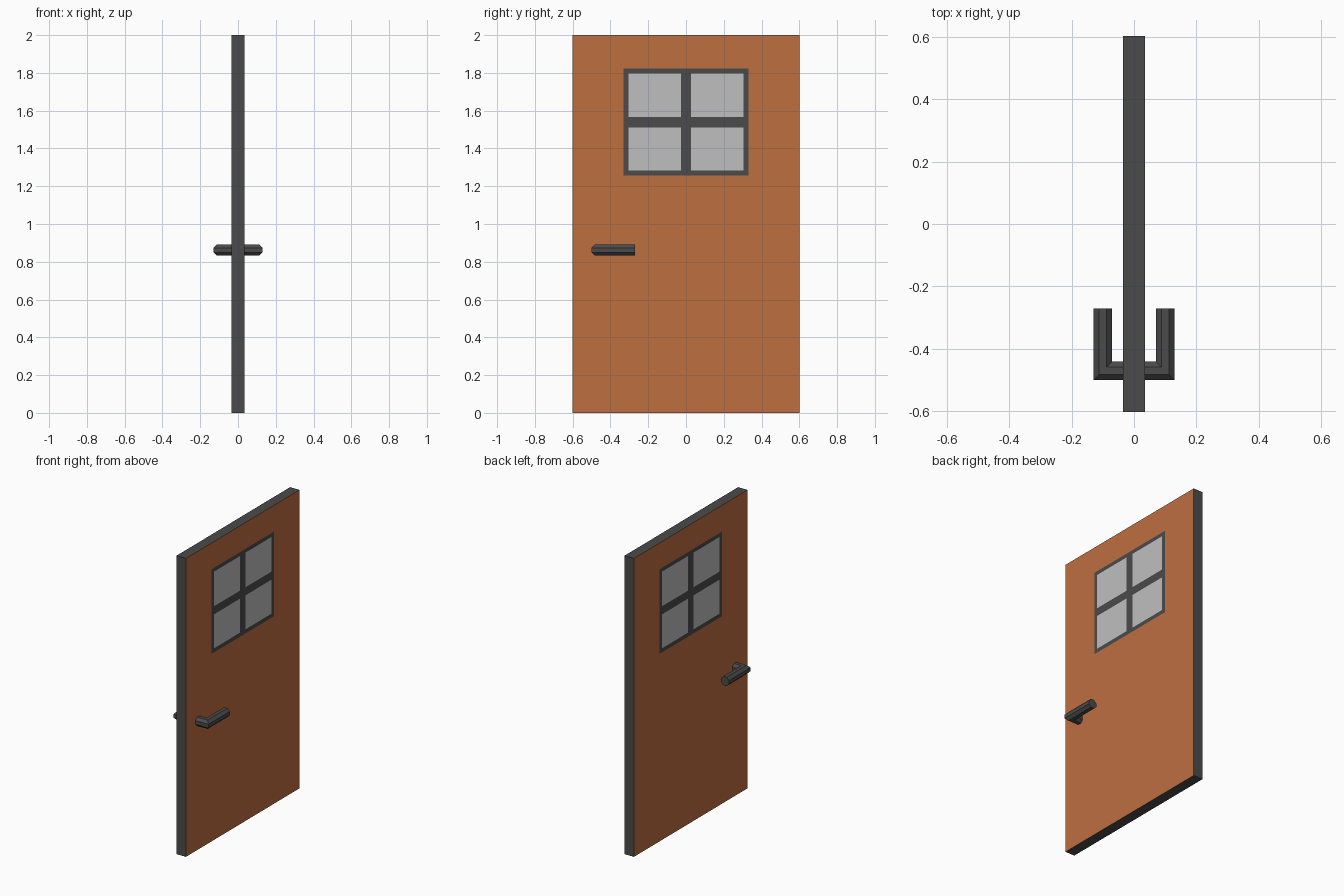
import bpy, bmesh, math

if "Cube" in bpy.data.objects:
    bpy.data.objects.remove(bpy.data.objects["Cube"])


def material(name, rgb):
    m = bpy.data.materials.new(name)
    m.diffuse_color = (*rgb, 1)
    m.use_nodes = True
    m.node_tree.nodes["Principled BSDF"].inputs["Base Color"].default_value = m.diffuse_color
    return m


WOOD = material("orange_wood", (0.515, 0.156, 0.051))
DARK = material("dark_grey", (0.070, 0.070, 0.070))
GLASS = material("light_grey_glass", (0.52, 0.52, 0.52))


def make_object(name, bm, mats):
    bmesh.ops.recalc_face_normals(bm, faces=bm.faces[:])
    me = bpy.data.meshes.new(name)
    bm.to_mesh(me)
    bm.free()
    for m in mats:
        me.materials.append(m)
    ob = bpy.data.objects.new(name, me)
    bpy.context.collection.objects.link(ob)
    return ob


# Door slab, cut along the window frame and pane lines
HALF_X, HALF_Y, HEIGHT = 0.035, 0.602, 2.0
FRAME_Y, PANE_Y, BAR_Y = 0.331, 0.305, 0.027
FRAME_Z, PANE_Z, BAR_Z = (1.257, 1.824), (1.284, 1.798), (1.512, 1.566)

bm = bmesh.new()
bmesh.ops.create_cube(bm, size=1)
for v in bm.verts:
    v.co = (v.co.x * 2 * HALF_X, v.co.y * 2 * HALF_Y, (v.co.z + 0.5) * HEIGHT)
cuts = [((0, s * y, 0), (0, 1, 0)) for y in (FRAME_Y, PANE_Y, BAR_Y) for s in (-1, 1)]
cuts += [((0, 0, z), (0, 0, 1)) for z in FRAME_Z + PANE_Z + BAR_Z]
for co, no in cuts:
    bmesh.ops.bisect_plane(bm, geom=bm.verts[:] + bm.edges[:] + bm.faces[:],
                           plane_co=co, plane_no=no)

# Wood on the two broad faces, dark edges and frame, light panes
bm.normal_update()
for f in bm.faces:
    c = f.calc_center_median()
    y, z = abs(c.y), c.z
    if abs(f.normal.x) < 0.5:
        f.material_index = 1
    elif y < FRAME_Y and FRAME_Z[0] < z < FRAME_Z[1]:
        in_pane = (BAR_Y < y < PANE_Y and PANE_Z[0] < z < PANE_Z[1]
                   and not BAR_Z[0] < z < BAR_Z[1])
        f.material_index = 2 if in_pane else 1
make_object("door_slab", bm, [WOOD, DARK, GLASS])

# Lever handle: octagonal bar with a mitred corner, mirrored to the other side
SIDES, APOTHEM = 8, 0.0295
radius = APOTHEM / math.cos(math.pi / SIDES)
section = [(radius * math.cos((i + 0.5) * 2 * math.pi / SIDES),
            radius * math.sin((i + 0.5) * 2 * math.pi / SIDES)) for i in range(SIDES)]
LEVER_X, SHANK_Y, END_Y, HANDLE_Z = 0.1, -0.47, -0.27, 0.862

bm = bmesh.new()
rings = []
for at in (lambda a: (HALF_X - 0.005, SHANK_Y + a),
           lambda a: (LEVER_X - a, SHANK_Y + a),
           lambda a: (LEVER_X - a, END_Y)):
    rings.append([bm.verts.new((*at(a), HANDLE_Z + b)) for a, b in section])
for r, s in zip(rings, rings[1:]):
    for i in range(SIDES):
        j = (i + 1) % SIDES
        bm.faces.new((r[i], r[j], s[j], s[i]))
bm.faces.new(rings[0])
bm.faces.new(rings[-1])
handle = make_object("lever_handles", bm, [DARK])
handle.modifiers.new("other_side", 'MIRROR').use_axis = (True, False, False)
